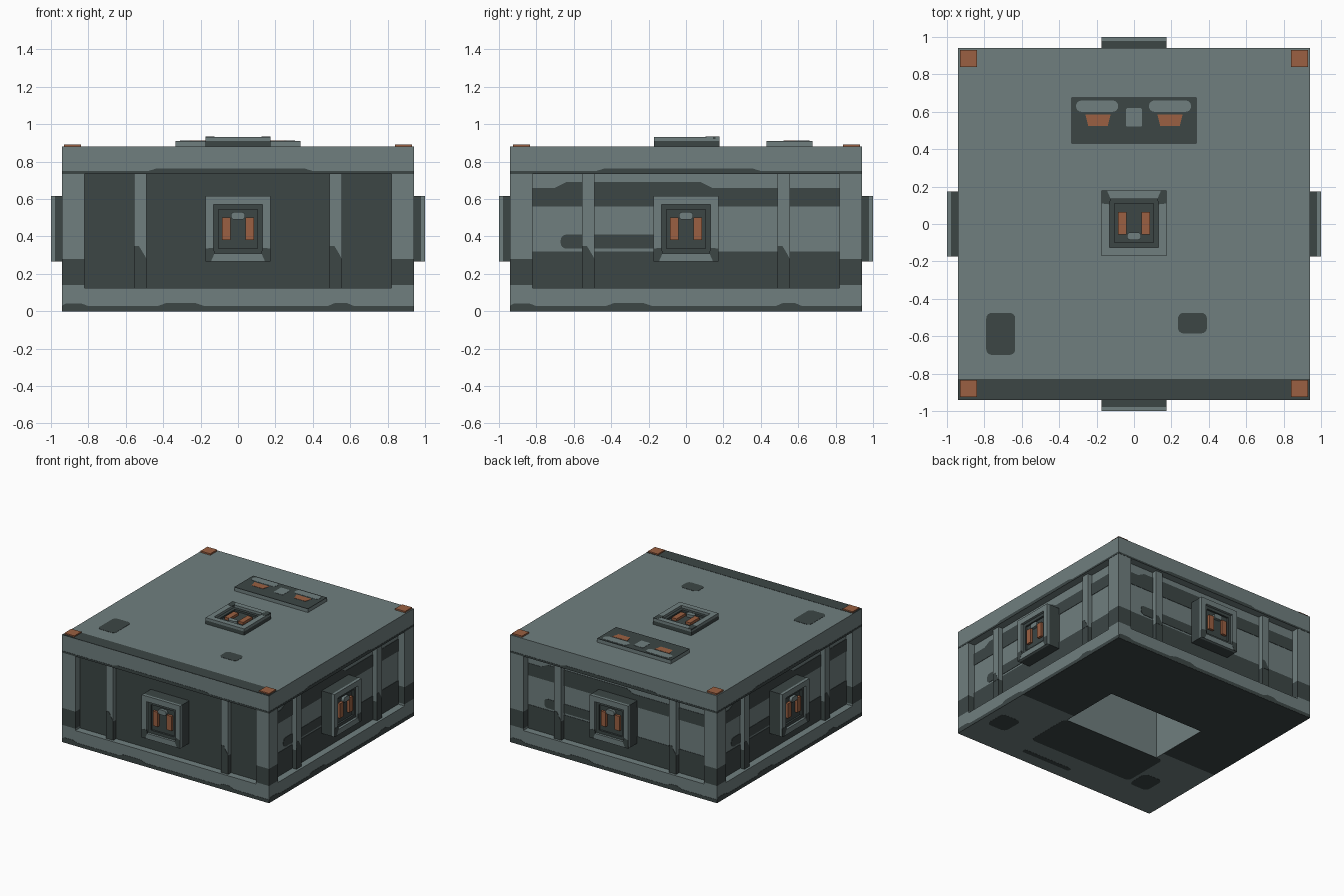
import bpy, bmesh, math
from mathutils import Matrix

cube = bpy.data.objects.get("Cube")
if cube:
    bpy.data.objects.remove(cube, do_unlink=True)


def material(name, rgb):
    m = bpy.data.materials.new(name)
    m.use_nodes = True
    m.diffuse_color = (*rgb, 1)
    b = m.node_tree.nodes["Principled BSDF"]
    b.inputs["Base Color"].default_value = (*rgb, 1)
    b.inputs["Roughness"].default_value = 0.8
    return m


LIGHT = material("grey green", (0.162, 0.212, 0.212))
DARK = material("dark green grey", (0.045, 0.061, 0.060))
ORANGE = material("rust orange", (0.328, 0.117, 0.054))


def rect(u0, u1, v0, v1):
    return [(u0, v0), (u1, v0), (u1, v1), (u0, v1)]


def rounded(u0, u1, v0, v1, r):
    pts = []
    for cu, cv, a0 in ((u1 - r, v1 - r, 0), (u0 + r, v1 - r, 90),
                       (u0 + r, v0 + r, 180), (u1 - r, v0 + r, 270)):
        for k in range(5):
            a = math.radians(a0 + k * 22.5)
            pts.append((cu + r * math.cos(a), cv + r * math.sin(a)))
    return pts


def ring(U, V, u, v):
    """Four rectangles around a central opening."""
    return [rect(-U, U, -V, -v), rect(-U, U, v, V),
            rect(-U, -u, -v, v), rect(u, U, -v, v)]


def prism(name, loops, d0, d1, mat, M=Matrix()):
    """Extrude outlines (u, v) from depth d0 to d1 along local z."""
    bm = bmesh.new()
    for pts in loops:
        lo = [bm.verts.new((u, v, d0)) for u, v in pts]
        hi = [bm.verts.new((u, v, d1)) for u, v in pts]
        bm.faces.new(lo[::-1])
        bm.faces.new(hi)
        n = len(pts)
        for i in range(n):
            j = (i + 1) % n
            bm.faces.new((lo[i], lo[j], hi[j], hi[i]))
    bmesh.ops.recalc_face_normals(bm, faces=bm.faces)
    me = bpy.data.meshes.new(name)
    bm.to_mesh(me)
    bm.free()
    me.materials.append(mat)
    ob = bpy.data.objects.new(name, me)
    ob.matrix_world = M
    bpy.context.collection.objects.link(ob)
    return ob


def hatch(prefix, M, h):
    """Square socket with raised rim and two orange contacts."""
    prism(prefix + "_hatch_floor", [rect(-.175, .175, -.175, .175)], -.07, h - .035, DARK, M)
    prism(prefix + "_hatch_base", ring(.175, .175, .13, .13), h - .035, h - .022, DARK, M)
    prism(prefix + "_hatch_rim", ring(.175, .175, .13, .13), h - .022, h, LIGHT, M)
    prism(prefix + "_hatch_inner_step", ring(.13, .13, .105, .105), h - .035, h - .02, DARK, M)
    prism(prefix + "_hatch_corners",
          [[(s * .175, -.175), (s * .145, -.175), (s * .125, -.13), (s * .13, -.10), (s * .175, -.105)]
           for s in (-1, 1)], h - .01, h + .001, DARK, M)
    prism(prefix + "_hatch_contacts",
          [rect(-.085, -.04, -.06, .06), rect(.04, .085, -.06, .06)], h - .035, h - .015, ORANGE, M)
    prism(prefix + "_hatch_latch", [rounded(-.038, .038, .05, .09, .018)], h - .035, h - .012, LIGHT, M)


E, P = .94, .88          # outer face and recessed panel distances
HX, HY = .44, .26        # half size of the opening underneath

# Main body
prism("roof_slab", [rect(-E, E, -E, E)], .735, .88, LIGHT)
prism("base_slab", ring(E, E, HX, HY), 0, .125, LIGHT)
prism("core_walls", ring(P, P, HX, HY), .125, .735, LIGHT)
posts = [rect(*sorted((sx * .82, sx * E)), *sorted((sy * .82, sy * E)))
         for sx in (-1, 1) for sy in (-1, 1)]
prism("corner_posts_foot", posts, .125, .14, LIGHT)
prism("corner_posts_lower", posts, .14, .28, DARK)
prism("corner_posts_upper", posts, .28, .735, LIGHT)

# Four sides
for i, side in enumerate(("front", "right", "back", "left")):
    M = Matrix.Rotation(i * math.pi / 2, 4, 'Z') @ Matrix.Rotation(math.pi / 2, 4, 'X')
    ribs = [(-.555, -.49), (.49, .555)]
    prism(side + "_ribs", [rect(a, b, .28, .735) for a, b in ribs], P - .01, .92, LIGHT, M)
    prism(side + "_ribs_lower", [rect(a, b, .125, .28) for a, b in ribs], P - .01, .92, DARK, M)
    prism(side + "_rib_stains", [[(a, .28), (b, .28), (b - .01, .3), (a + .025, .35), (a, .35)]
                                 for a, b in ribs], .915, .922, DARK, M)
    if side == "front":
        prism("front_panel", [rect(-.82, .82, .125, .735)], P - .005, P + .003, DARK, M)
    else:
        upper = [(-.82, .56), (.82, .56), (.82, .66), (.14, .66), (.08, .69),
                 (-.64, .69), (-.70, .66), (-.82, .66)]
        prism(side + "_panel_bands",
              [upper, rect(-.82, .82, .125, .32), rounded(-.67, .1, .335, .41, .03)],
              P - .005, P + .003, DARK, M)
    # Worn dark edges of the beams
    prism(side + "_roof_edge",
          [[(-E, .735), (E, .735), (E, .75), (.40, .75), (.36, .762),
            (-.44, .762), (-.48, .75), (-E, .75)]], E - .005, E + .002, DARK, M)
    prism(side + "_base_edge",
          [[(-E, 0), (E, 0), (E, .028), (.62, .028), (.58, .045), (.52, .045), (.48, .028),
            (-.18, .028), (-.23, .045), (-.38, .045), (-.43, .028), (-.80, .028),
            (-.84, .042), (-.92, .042), (-E, .03)]], E - .005, E + .002, DARK, M)
    hatch(side, M @ Matrix.Translation((0, .44, E)), .06)

# Roof fittings
hatch("roof", Matrix.Translation((0, .005, .88)) @ Matrix.Rotation(math.pi, 4, 'Z'), .052)
prism("roof_dark_strip", [rect(-E, E, -E, -.83)], .875, .882, DARK)
prism("roof_patches", [rounded(-.79, -.635, -.70, -.475, .03),
                       rounded(.235, .39, -.585, -.475, .03)], .875, .882, DARK)
prism("roof_corner_pads", [rect(x - .045, x + .045, y - .045, y + .045)
                           for x in (-.885, .885) for y in (-.88, .885)], .88, .892, ORANGE)
prism("roof_console", [rect(-.335, .335, .43, .675)], .88, .907, LIGHT)
prism("roof_console_top", [rect(-.335, .335, .43, .675)], .907, .911, DARK)
prism("console_light_marks", [rounded(-.31, -.085, .60, .66, .028),
                              rounded(.08, .305, .60, .66, .028),
                              rounded(-.043, .043, .52, .62, .01)], .905, .913, LIGHT)
prism("console_orange_marks", [[(s * .26, .585), (s * .125, .585), (s * .14, .525), (s * .245, .525)]
                               for s in (-1, 1)], .905, .913, ORANGE)

# Painted underside, around the opening
U = Matrix.Rotation(math.pi, 4, 'X')
dark_under = [rect(-E, E, -E, -HY), rect(-E, -HX, -HY, .18), rect(HX, E, -HY, .18),
              rounded(-.5, .46, HY, .66, .04),
              rounded(.69, .87, .50, .69, .04), rounded(-.70, -.53, .50, .69, .04),
              rounded(-.06, .40, .80, .84, .018)]
prism("underside_paint", dark_under, -.005, .001, DARK, U)
